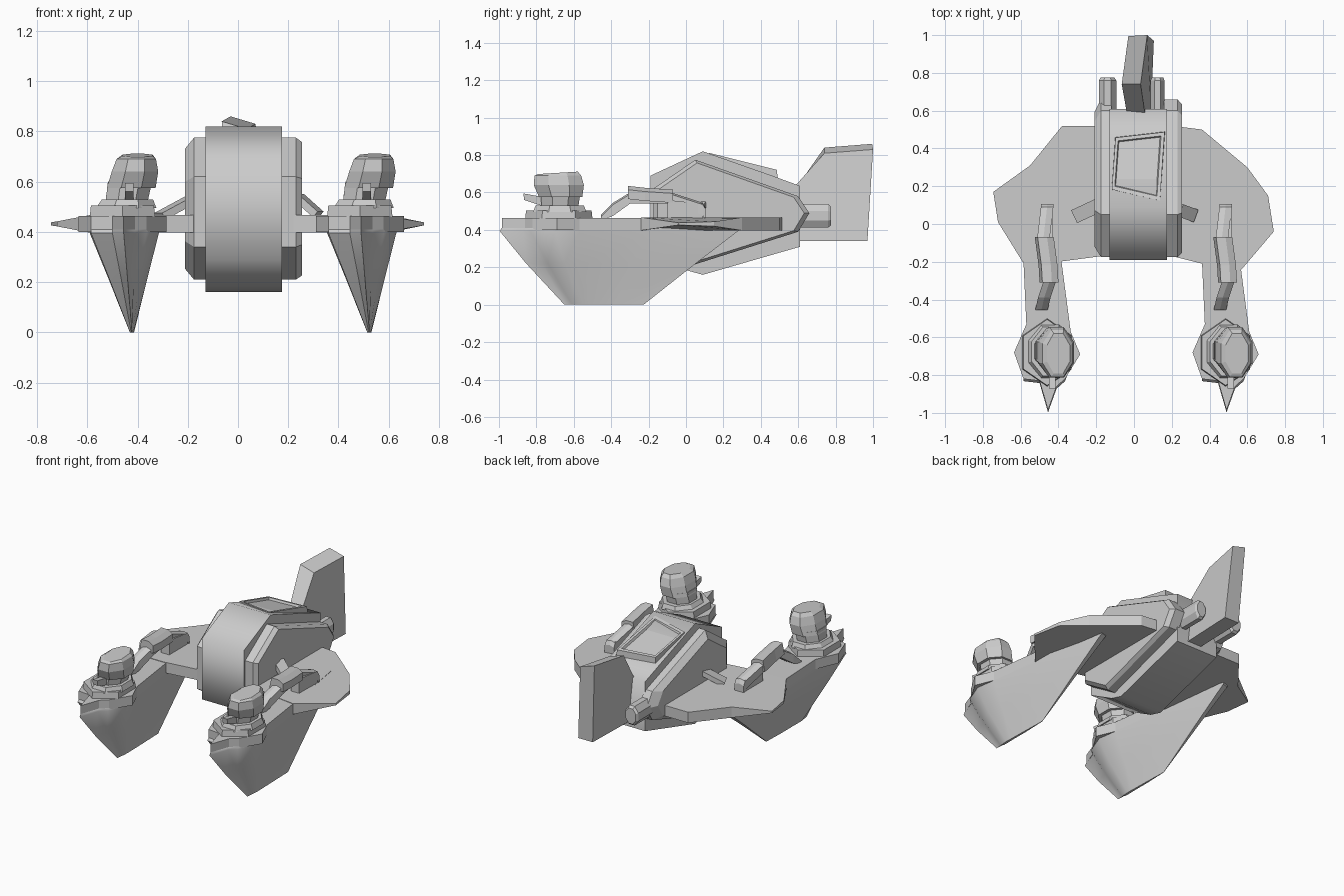
import bpy, bmesh, math
from mathutils import Vector, Matrix

if "Cube" in bpy.data.objects:
    bpy.data.objects.remove(bpy.data.objects["Cube"])


def loft(name, rings, smooth=None):
    """Skin equal-length rings of points and cap both ends."""
    bm = bmesh.new()
    vs = [[bm.verts.new(p) for p in r] for r in rings]
    n = len(rings[0])
    for a, b in zip(vs, vs[1:]):
        for i in range(n):
            j = (i + 1) % n
            bm.faces.new((a[i], a[j], b[j], b[i]))
    bm.faces.new(vs[0][::-1])
    bm.faces.new(vs[-1])
    bmesh.ops.recalc_face_normals(bm, faces=bm.faces)
    me = bpy.data.meshes.new(name)
    bm.to_mesh(me)
    bm.free()
    ob = bpy.data.objects.new(name, me)
    bpy.context.collection.objects.link(ob)
    if smooth:
        bpy.ops.object.select_all(action='DESELECT')
        ob.select_set(True)
        bpy.context.view_layer.objects.active = ob
        bpy.ops.object.shade_smooth_by_angle(angle=math.radians(smooth))
    return ob


def side_prism(name, profile, x0, x1, smooth=None):
    """Extrude a (y, z) profile along x."""
    return loft(name, [[(x, y, z) for y, z in profile] for x in (x0, x1)], smooth)


def oval(cx, cy, rx, ry, z, n=8):
    return [(cx + rx * math.cos((i + .5) * math.tau / n),
             cy + ry * math.sin((i + .5) * math.tau / n), z) for i in range(n)]


def slab(name, centre, size, rot_y, rot_z):
    m = Matrix.Translation(centre) @ Matrix.Rotation(rot_z, 4, 'Z') @ Matrix.Rotation(rot_y, 4, 'Y')
    sx, sy, sz = (s / 2 for s in size)
    return loft(name, [[m @ Vector((x, y, z)) for x, y in
                        ((-sx, -sy), (sx, -sy), (sx, sy), (-sx, sy))] for z in (-sz, sz)])


# Central hull
side_prism("hull_core", [(-.19, .69), (.09, .82), (.46, .69), (.61, .635), (.61, .31),
                         (.09, .16), (0, .185), (-.19, .29)], -.13, .175, 70)

# Hull side plates, the outer faces smaller than the inner ones
plate = [(-.175, .62), (.05, .775), (.60, .58), (.66, .49), (.60, .39), (.03, .21), (-.175, .34)]
for name, xin, xmid, xout, s_out in (("right_hull_plate", .16, .23, .255, .94),
                                     ("left_hull_plate", -.12, -.175, -.21, .85)):
    loft(name, [[(x, .2 + (y - .2) * s, .49 + (z - .49) * s) for y, z in plate]
                for x, s in ((xin, 1), (xmid, 1), (xout, s_out))])

# Raised roof hatch with a sunken panel
hatch = [(-.12, .18), (.14, .12), (.165, .49), (-.10, .46)]
roof = lambda y: .82 - .25 * (y - .09)


def hatch_ring(s, h):
    return [(.01 + (x - .01) * s, .32 + (y - .32) * s, roof(.32 + (y - .32) * s) + h) for x, y in hatch]


loft("roof_hatch", [hatch_ring(1, -.06), hatch_ring(.98, 0), hatch_ring(.86, 0), hatch_ring(.82, -.015)])

# Tail fin, leaning a little and with a slanted top
fin = [(.57, .62), (.74, .81), (1.0, .83), (.97, .34), (.60, .34)]
fin_left = [(-.04, .60, .64), (-.065, .74, .84), (-.03, .995, .86), (.00, .97, .34), (-.01, .60, .34)]
fin_right = [(x, y, z) for x, (y, z) in zip((.06, .035, .07, .105, .09), fin)]
loft("tail_fin", [fin_left, fin_right])

# Rear thrusters
for name, x, r in (("left_thruster", -.14, .05), ("right_thruster", .125, .04)):
    loft(name, [[(x + r * s * math.cos((i + .5) * math.tau / 8), y,
                  .475 + .068 * s * math.sin((i + .5) * math.tau / 8)) for i in range(8)]
                for y, s in ((.55, 1), (.76, 1), (.775, .8))])

# Wings with thin outer edges (x, y, half thickness)
wings = {
    "left_wing": [(-.17, .52, .035), (-.38, .52, .035), (-.55, .31, .035), (-.745, .17, .006),
                  (-.72, .01, .01), (-.59, -.20, .035), (-.40, -.20, .035), (-.17, -.17, .035)],
    "right_wing": [(.20, .52, .035), (.36, .50, .035), (.60, .30, .035), (.71, .15, .012),
                   (.74, -.04, .006), (.57, -.24, .035), (.36, -.21, .035), (.20, -.17, .035)],
}
for name, pts in wings.items():
    loft(name, [[(x, y, .432 + s * h) for x, y, h in pts] for s in (-1, 1)])

# Struts between hull and wings
slab("left_strut", (-.25, .07, .495), (.15, .075, .03), math.radians(-26), math.radians(25))
slab("right_strut", (.28, .06, .505), (.11, .07, .03), math.radians(40), math.radians(-20))

# Arm plate outline seen from above: pointed nose, hexagonal turret pad, narrow arm
arm = [(-.455, -.985), (-.50, -.83), (-.585, -.82), (-.635, -.68), (-.57, -.53), (-.585, -.20),
       (-.50, .27), (-.46, .28), (-.385, -.19), (-.335, -.57), (-.285, -.69), (-.365, -.82), (-.41, -.86)]


def keel_ring(t, z, bulge=0):
    """Narrow the outline towards the blade edge on the ground."""
    ring = []
    for x, y in arm:
        x = max(-.59, min(-.315, x))
        yb = -.65 + (y + .985) / 1.285 * .43
        ring.append((x + (-.422 + .06 * (x + .45) - x) * t,
                     y + (yb - y) * t - (bulge if y < -.6 else 0), z))
    return ring


# Both arms are the same set of parts, shifted sideways
for side, dx in (("left", 0), ("right", .945)):
    parts = [loft(side + "_arm_plate", [[(x, y, z) for x, y in arm] for z in (.40, .464)]),
             loft(side + "_keel", [keel_ring(0, .41), keel_ring(0, .395, .012),
                                   keel_ring(.45, .22, .02), keel_ring(1, 0)], 35)]

    # Turret base plates
    parts.append(loft(side + "_turret_base", [oval(-.46, -.68, .15, .18, .46, 6),
                                              oval(-.46, -.68, .145, .175, .505, 6)]))
    parts.append(loft(side + "_turret_collar", [oval(-.445, -.675, .13, .155, .495),
                                                oval(-.44, -.675, .11, .14, .53)]))

    # Turret neck and domed cap
    parts.append(loft(side + "_turret_neck", [oval(-.445, -.675, .09, .105, .51),
                                              oval(-.43, -.67, .095, .115, .60)]))
    cap = [oval(-.425, -.67, .105, .125, .575), oval(-.41, -.68, .10, .145, .64),
           oval(-.405, -.685, .085, .135, .69)]
    cap.append([(x, y, .705 + .06 * (y + .685)) for x, y, z in oval(-.40, -.685, .065, .115, 0)])
    parts.append(loft(side + "_turret_cap", cap))

    # Short pointed gun in front of the turret
    parts.append(side_prism(side + "_turret_spike", [(-.87, .595), (-.865, .56), (-.76, .525),
                                                     (-.70, .53), (-.70, .58), (-.76, .575)], -.45, -.415))

    # Arched conduit along the arm with a thicker middle sleeve
    arch = [(-.49, -.455, .48, .45), (-.475, -.39, .545, .475), (-.445, -.30, .60, .54),
            (-.48, -.08, .60, .54), (-.46, .09, .545, .48), (-.46, .105, .52, .45)]
    parts.append(loft(side + "_conduit", [[(x - .033, y, lo), (x + .033, y, lo), (x + .033, y, hi - .01),
                                           (x, y, hi), (x - .033, y, hi - .01)] for x, y, hi, lo in arch]))
    parts.append(loft(side + "_conduit_sleeve",
                      [[(x - .05, y, z - .07), (x + .05, y, z - .07), (x + .05, y, z - .02),
                        (x + .015, y, z), (x - .035, y, z)] for x, y, z in
                       ((-.45, -.31, .635), (-.455, -.22, .625), (-.475, -.07, .615))]))
    parts.append(side_prism(side + "_conduit_foot", [(-.10, .45), (.09, .45), (.09, .54), (-.10, .56)], -.49, -.43))
    for p in parts:
        p.location.x = dx
